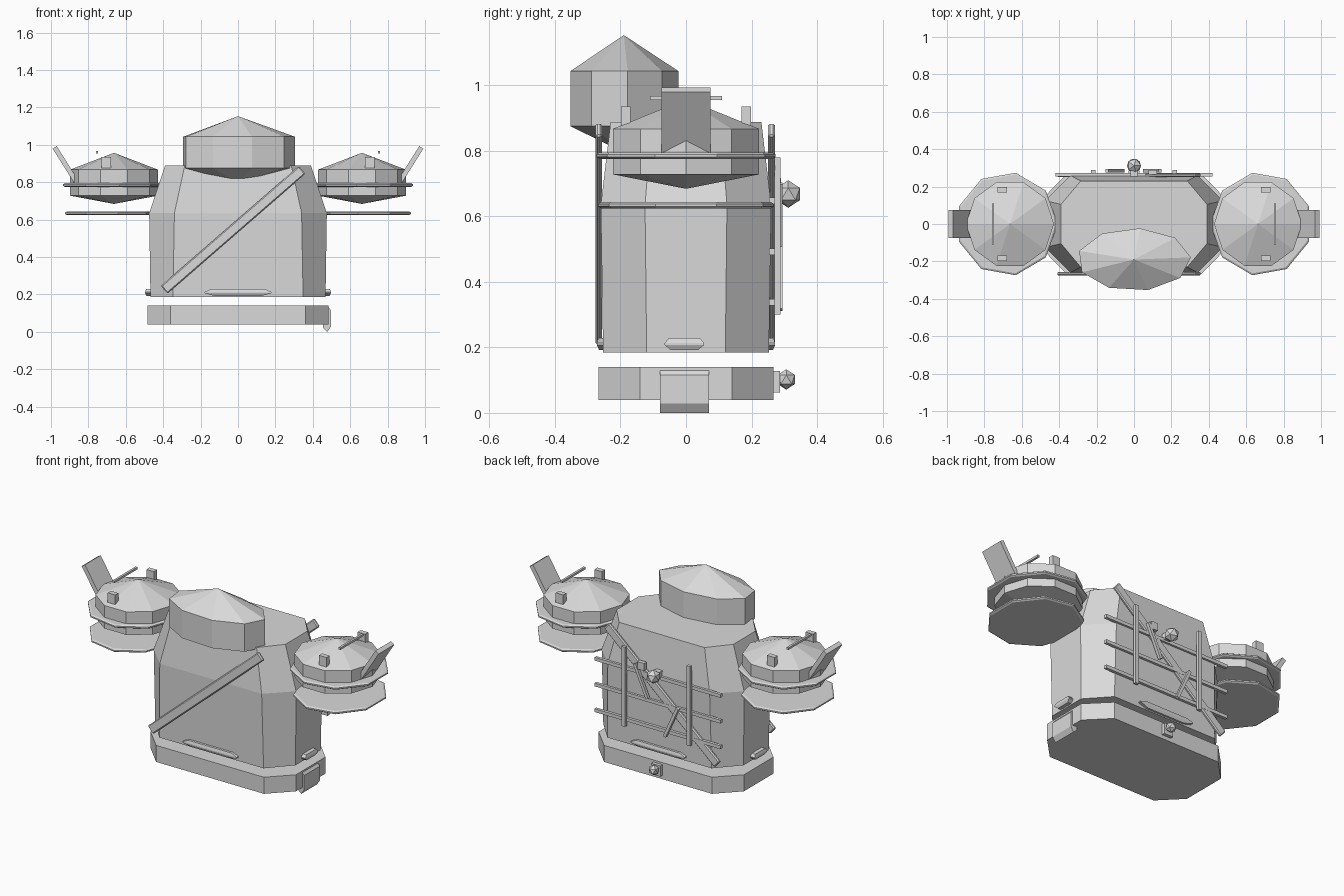
import bpy, bmesh, math
from mathutils import Vector, Matrix

if "Cube" in bpy.data.objects:
    bpy.data.objects.remove(bpy.data.objects["Cube"], do_unlink=True)

GREY = (0.7, 0.7, 0.7, 1)
metal = bpy.data.materials.new("plain_grey")
metal.use_nodes = True
metal.diffuse_color = GREY
metal.node_tree.nodes["Principled BSDF"].inputs["Base Color"].default_value = GREY


def finish(name, bm):
    bmesh.ops.recalc_face_normals(bm, faces=bm.faces)
    mesh = bpy.data.meshes.new(name)
    bm.to_mesh(mesh)
    bm.free()
    mesh.materials.append(metal)
    ob = bpy.data.objects.new(name, mesh)
    bpy.context.collection.objects.link(ob)
    return ob


def loft(name, rings):
    """Skin a stack of rings; a ring with one point becomes an apex."""
    bm = bmesh.new()
    rows = [[bm.verts.new(p) for p in ring] for ring in rings]
    for a, b in zip(rows, rows[1:]):
        n = max(len(a), len(b))
        for i in range(n):
            j = (i + 1) % n
            if len(a) == 1:
                bm.faces.new((a[0], b[j], b[i]))
            elif len(b) == 1:
                bm.faces.new((a[i], a[j], b[0]))
            else:
                bm.faces.new((a[i], a[j], b[j], b[i]))
    for row in (rows[0], rows[-1]):
        if len(row) > 2:
            bm.faces.new(row)
    return finish(name, bm)


def ngon(n, cx, cy, rx, ry, z, phase=0.0):
    angles = [phase + math.tau * i / n for i in range(n)]
    return [(cx + rx * math.cos(a), cy + ry * math.sin(a), z) for a in angles]


def octagon(hx, hy, ix, iy, z):
    """Rectangle hx by hy with corners cut at ix and iy."""
    return [(hx, -iy, z), (hx, iy, z), (ix, hy, z), (-ix, hy, z),
            (-hx, iy, z), (-hx, -iy, z), (-ix, -hy, z), (ix, -hy, z)]


def box(name, centre, size, tilt=0.0, bevel=0.0):
    bm = bmesh.new()
    bmesh.ops.create_cube(bm, size=1)
    bm.transform(Matrix.Translation(centre) @ Matrix.Rotation(tilt, 4, 'Y')
                 @ Matrix.Diagonal((*size, 1)))
    ob = finish(name, bm)
    if bevel:
        mod = ob.modifiers.new("edge", 'BEVEL')
        mod.width = bevel
        mod.segments = 1
    return ob


def bar(name, start, end, y, width, depth, bevel=0.0):
    """Straight bar between two (x, z) points."""
    (x0, z0), (x1, z1) = start, end
    dx, dz = x1 - x0, z1 - z0
    return box(name, ((x0 + x1) / 2, y, (z0 + z1) / 2),
               (width, depth, math.hypot(dx, dz)), math.atan2(dx, dz), bevel)


def lens(name, cx, cy, hx, hy):
    """Flat pad with a sharp middle edge."""
    rings = []
    for k, z in ((0.7, 0.192), (1, 0.207), (1, 0.213), (0.8, 0.228)):
        rings.append([(cx + sx * hx * k, cy + sy * hy * k, z)
                      for sx, sy in ((1, -1), (1, 1), (-1, 1), (-1, -1))])
    return loft(name, rings)


def knob(name, y, z, r):
    bm = bmesh.new()
    bmesh.ops.create_icosphere(bm, subdivisions=1, radius=r,
                               matrix=Matrix.Translation((0, y, z)))
    return finish(name, bm)


# Torso and belt
loft("torso", [octagon(0.468, 0.253, 0.348, 0.12, 0.185),
               octagon(0.475, 0.26, 0.34, 0.125, 0.635),
               octagon(0.39, 0.23, 0.285, 0.105, 0.888)])
loft("belt", [octagon(0.485, 0.267, 0.36, 0.14, z) for z in (0.04, 0.14)])

# Head: flattened nine-sided drum with a cone above and below
HEAD = (9, 0.0, -0.19, 0.305, 0.168)
phase = math.radians(4)
loft("head", [[(0, -0.19, 0.795)], ngon(*HEAD, 0.875, phase),
              ngon(*HEAD, 1.043, phase), [(0, -0.19, 1.153)]])

# Pads showing round the waist
for s, side in ((-1, "front"), (1, "back")):
    lens(side + "_waist_pad", 0, s * 0.25, 0.18, 0.022)
for s, side in ((1, "left"), (-1, "right")):
    lens(side + "_waist_pad", s * 0.472, -0.005, 0.025, 0.06)

# Pouch hanging on the left of the belt
profile = [(0.455, 0.13), (0.485, 0.13), (0.497, 0.115),
           (0.497, 0.028), (0.478, 0.0), (0.455, 0.02)]
loft("belt_pouch", [[(x, y, z) for x, z in profile] for y in (-0.08, 0.07)])

# Diagonal straps, front and back
for name, y in (("front_strap", -0.266), ("back_strap", 0.261)):
    bar(name, (-0.395, 0.225), (0.343, 0.866), y, 0.054, 0.02, 0.006)

# Shoulders
for s, side in ((1, "left"), (-1, "right")):
    cx = s * 0.663
    dome = (10, cx, 0, 0.235, 0.235)
    loft(side + "_shoulder_dome", [[(cx, 0, 0.684)], ngon(*dome, 0.728),
                                   ngon(*dome, 0.867), [(cx, 0, 0.957)]])
    turn = math.pi if s > 0 else 0
    for part, px, rx, ry, z in (("upper", 0.68, 0.272, 0.278, 0.785),
                                ("lower", 0.686, 0.253, 0.272, 0.634)):
        loft(f"{side}_{part}_shoulder_plate",
             [ngon(9, s * px, 0, rx - d, ry - d, z + h, turn)
              for d, h in ((0.01, -0.01), (0, -0.004), (0, 0.004), (0.01, 0.01))])
    bar(side + "_shoulder_fin", (s * 0.86, 0.795), (s * 0.98, 0.986), 0, 0.026, 0.15)
    for t, end in ((-1, "front"), (1, "back")):
        box(f"{side}_{end}_dome_block", (s * 0.705, t * 0.184, 0.905),
            (0.05, 0.03, 0.06))
    box(side + "_dome_rod", (s * 0.754, 0, 0.961), (0.013, 0.22, 0.013))

# Frame on the back: rails, posts, struts and bracket
for part, z in (("top", 0.647), ("middle", 0.492), ("bottom", 0.337)):
    box(part + "_frame_rail", (0, 0.263, z), (0.84, 0.018, 0.02))
for s, side in ((1, "left"), (-1, "right")):
    box(side + "_frame_post", (s * 0.218, 0.279, 0.54), (0.024, 0.018, 0.48))
bar("upper_strut", (0.14, 0.70), (0.055, 0.51), 0.285, 0.018, 0.018)
bar("lower_strut", (-0.145, 0.505), (-0.06, 0.315), 0.285, 0.018, 0.018)
box("frame_bracket", (0.1, 0.277, 0.695), (0.045, 0.025, 0.045))

# Faceted knobs with their mounts
box("back_knob_mount", (0, 0.27, 0.668), (0.04, 0.05, 0.04))
knob("back_knob", 0.312, 0.668, 0.042)
box("belt_knob_mount", (0, 0.272, 0.095), (0.06, 0.03, 0.065))
knob("belt_knob", 0.306, 0.102, 0.031)
